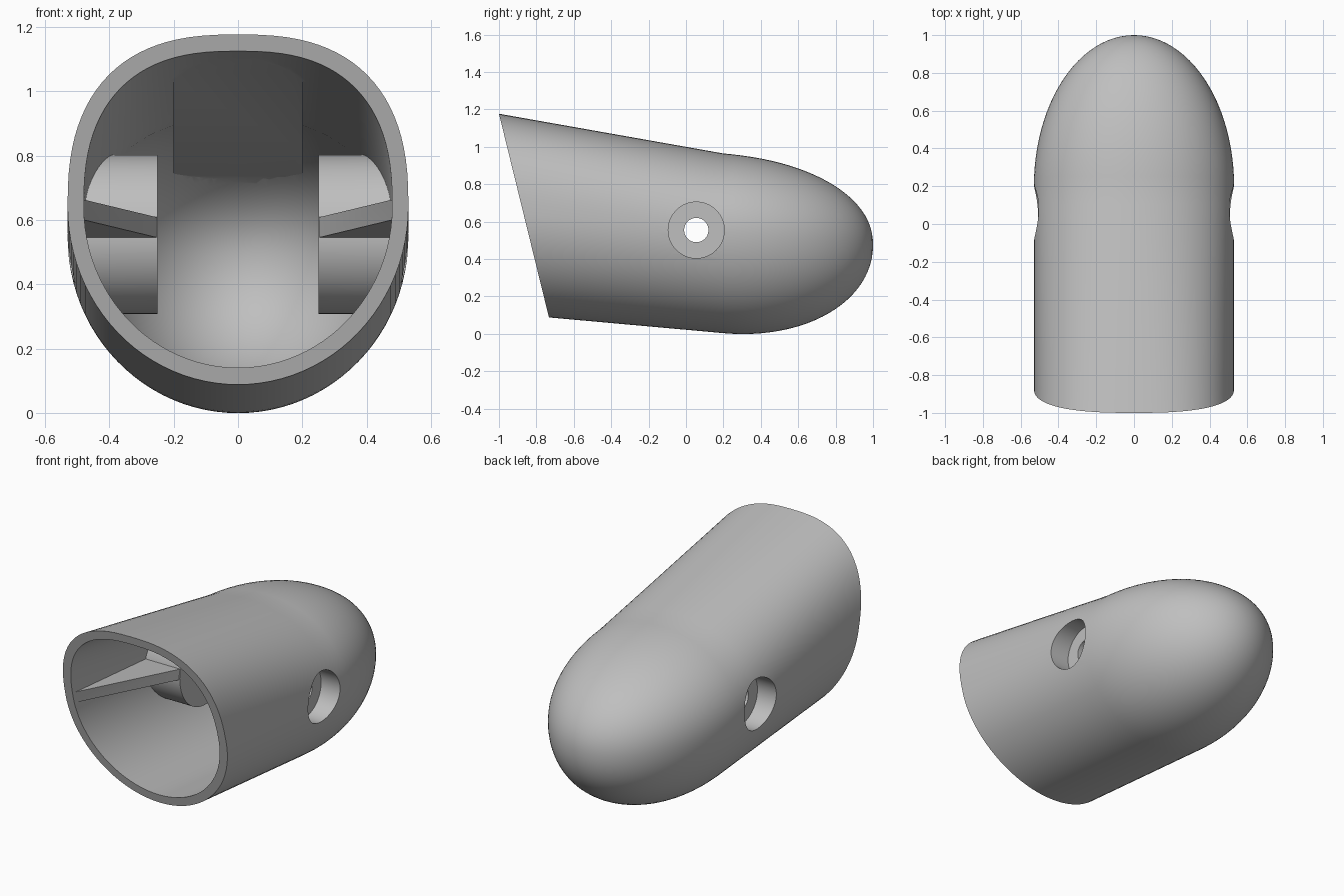
import bpy, bmesh, math
from mathutils import Matrix, Vector

if "Cube" in bpy.data.objects:
    bpy.data.objects.remove(bpy.data.objects["Cube"], do_unlink=True)

gray = bpy.data.materials.new("plain gray")
gray.use_nodes = True
gray.diffuse_color = (0.52, 0.52, 0.52, 1)
gray.node_tree.nodes["Principled BSDF"].inputs["Base Color"].default_value = gray.diffuse_color

DOME = 0.2        # where the tube turns into the dome
PIVOT = (0.055, 0.555)


def finish(name, bm):
    bmesh.ops.recalc_face_normals(bm, faces=bm.faces)
    mesh = bpy.data.meshes.new(name)
    bm.to_mesh(mesh)
    bm.free()
    mesh.materials.append(gray)
    obj = bpy.data.objects.new(name, mesh)
    bpy.context.scene.collection.objects.link(obj)
    return obj


def section(y, scale, shrink, count=96):
    """Ring with a squarish upper half and an elliptical lower half."""
    t = max(0, (y - DOME) / (1 - DOME))
    round_off = math.sqrt(max(0, 1 - t * t))
    width = 0.53 * scale * round_off
    down = 0.542 * scale * round_off
    up = (0.436 - 0.087 * min(y, DOME)) * scale * max(0, 1 - t ** 2.2) ** (1 / 2.2)
    power = 2.1 + 0.4 * max(0, DOME - y)
    mid = 0.564 - 0.09 * y
    ring = []
    for i in range(count):
        a = math.tau * i / count
        c, s = math.cos(a), math.sin(a)
        if s > 0:
            x = math.copysign(abs(c) ** (2 / power), c)
            z = up * s ** (2 / power)
        else:
            x, z = c, down * s
        y_out = DOME + (y - DOME) * (shrink if t > 0 else 1)
        ring.append((width * x, y_out, mid + z))
    return ring


def capsule(scale, shrink):
    """Solid tube closed by a dome at the back."""
    bm = bmesh.new()
    tube = [-1.16 + (DOME + 1.16) * i / 14 for i in range(15)]
    dome = [DOME + (1 - DOME) * math.sin(math.pi / 2 * i / 24) for i in range(1, 24)]
    rings = [[bm.verts.new(p) for p in section(y, scale, shrink)] for y in tube + dome]
    for a, b in zip(rings, rings[1:]):
        for i in range(len(a)):
            j = (i + 1) % len(a)
            bm.faces.new((a[i], a[j], b[j], b[i]))
    tip = bm.verts.new((0, DOME + (1 - DOME) * shrink, 0.474))
    last = rings[-1]
    for i in range(len(last)):
        bm.faces.new((last[i], last[(i + 1) % len(last)], tip))
    bm.faces.new(rings[0])
    return bm


def cylinder(name, radius, x0, x1):
    bm = bmesh.new()
    place = Matrix.Translation(((x0 + x1) / 2, *PIVOT)) @ Matrix.Rotation(math.pi / 2, 4, "Y")
    bmesh.ops.create_cone(bm, cap_ends=True, segments=80, radius1=radius, radius2=radius,
                          depth=abs(x1 - x0), matrix=place)
    return finish(name, bm)


def prism(name, lower, upper):
    bm = bmesh.new()
    a = [bm.verts.new(p) for p in lower]
    b = [bm.verts.new(p) for p in upper]
    bm.faces.new(a)
    bm.faces.new(b)
    for i in range(len(a)):
        j = (i + 1) % len(a)
        bm.faces.new((a[i], a[j], b[j], b[i]))
    return finish(name, bm)


def subtract(target, cutter):
    mod = target.modifiers.new("cut", "BOOLEAN")
    mod.operation = "DIFFERENCE"
    mod.solver = "EXACT"
    mod.object = cutter
    bpy.context.view_layer.objects.active = target
    bpy.ops.object.modifier_apply(modifier=mod.name)
    bpy.data.objects.remove(cutter, do_unlink=True)


# Outer shell, sliced at a slant to form the open front
bm = capsule(1, 1)
bmesh.ops.bisect_plane(bm, geom=bm.verts[:] + bm.edges[:] + bm.faces[:], dist=1e-5,
                       plane_co=(0, -1, 1.177), plane_no=Vector((0, -1.1, -0.27)).normalized(),
                       clear_outer=True)
bmesh.ops.holes_fill(bm, edges=[e for e in bm.edges if e.is_boundary], sides=0)
body = finish("hollow_housing", bm)

# Cavity, from which the inner bosses and ribs are left standing
cavity = finish("cavity", capsule(0.905, 0.94))
for side in (1, -1):
    subtract(cavity, cylinder("boss", 0.247, side * 0.25, side * 0.7))
    plan = [(0.3, 0), (0.25, -0.18), (0.55, -1.05), (0.6, 0)]
    low = [(side * x, y, 0.53 - 0.083 * y) for x, y in plan]
    subtract(cavity, prism("gusset", low, [(x, y, z + 0.063) for x, y, z in low]))

# Ceiling rib running back into the dome
rib = [(-0.84, 1.1), (0.25, 0.82), (1.1, 0.68), (1.1, 1.4), (-0.84, 1.4)]
subtract(cavity, prism("ceiling_rib", [(-0.2, y, z) for y, z in rib],
                       [(0.2, y, z) for y, z in rib]))
subtract(body, cavity)

# Pivot holes with wide outer recesses
subtract(body, cylinder("pivot_bore", 0.065, -0.8, 0.8))
for side in (1, -1):
    subtract(body, cylinder("recess", 0.15, side * 0.405, side * 0.8))

bpy.ops.object.select_all(action="DESELECT")
body.select_set(True)
bpy.context.view_layer.objects.active = body
bpy.ops.object.shade_smooth_by_angle(angle=math.radians(30))
